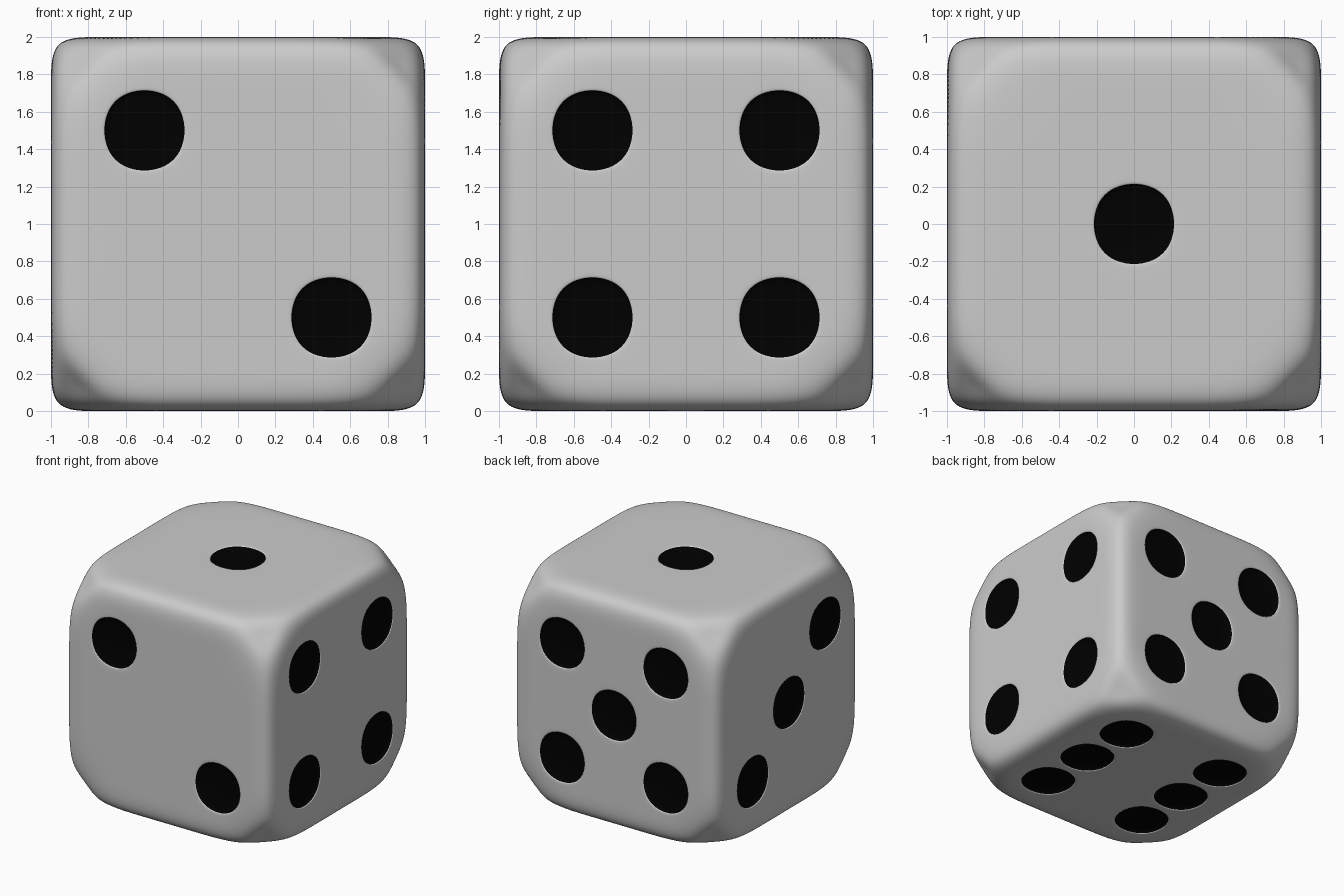
import bpy, bmesh
from mathutils import Vector

if "Cube" in bpy.data.objects:
    bpy.data.objects.remove(bpy.data.objects["Cube"])

PIP_INSET, PIP_DEPTH = 0.02, 0.04
CORNER_PULL = 0.2

# Pip centres on a cube centred on the origin
h = 0.5
corners = [(a, b) for a in (-h, h) for b in (-h, h)]
pips = [(0, 0, 1)]                                                # one, top
pips += [(-h, -1, h), (h, -1, -h)]                                # two, front
pips += [(-1, h, -h), (-1, 0, 0), (-1, -h, h)]                    # three, left
pips += [(1, a, b) for a, b in corners]                           # four, right
pips += [(a, 1, b) for a, b in corners] + [(0, 1, 0)]             # five, back
pips += [(x, y, -1) for x in (-h, h) for y in (-h, 0, h)]         # six, bottom

# Cube cut into a grid so each pip is one square
bm = bmesh.new()
bmesh.ops.create_cube(bm, size=2)
corner_verts = bm.verts[:]
for axis in (Vector((1, 0, 0)), Vector((0, 1, 0)), Vector((0, 0, 1))):
    for d in (-0.75, -0.25, 0.25, 0.75):
        bmesh.ops.bisect_plane(bm, geom=bm.verts[:] + bm.edges[:] + bm.faces[:],
                               plane_co=axis * d, plane_no=axis)
bm.normal_update()

# Inset each pip square, then sink it
pip_faces = [f for f in bm.faces
             if any((f.calc_center_median() - Vector(p)).length < 0.01 for p in pips)]
bmesh.ops.inset_individual(bm, faces=pip_faces, thickness=PIP_INSET, use_even_offset=True)
bm.normal_update()
walls = bmesh.ops.inset_individual(bm, faces=pip_faces, thickness=0.001,
                                   depth=-PIP_DEPTH, use_even_offset=True)["faces"]
for f in bm.faces:
    f.smooth = True
for f in pip_faces + walls:
    f.material_index = 1

# Pull the eight corners in so they round off more than the edges
for v in corner_verts:
    v.co *= 1 - CORNER_PULL
bmesh.ops.translate(bm, verts=bm.verts[:], vec=(0, 0, 1))

mesh = bpy.data.meshes.new("die")
bm.to_mesh(mesh)
bm.free()

# Plain body and black pips
mesh.materials.append(bpy.data.materials.new("body"))
black = bpy.data.materials.new("pip_black")
black.diffuse_color = (0, 0, 0, 1)
black.use_nodes = True
black.node_tree.nodes["Principled BSDF"].inputs["Base Color"].default_value = black.diffuse_color
mesh.materials.append(black)

die = bpy.data.objects.new("die", mesh)
bpy.context.collection.objects.link(die)

# Subdivision rounds the edges, corners and pips
sub = die.modifiers.new("round", "SUBSURF")
sub.levels = sub.render_levels = 4
